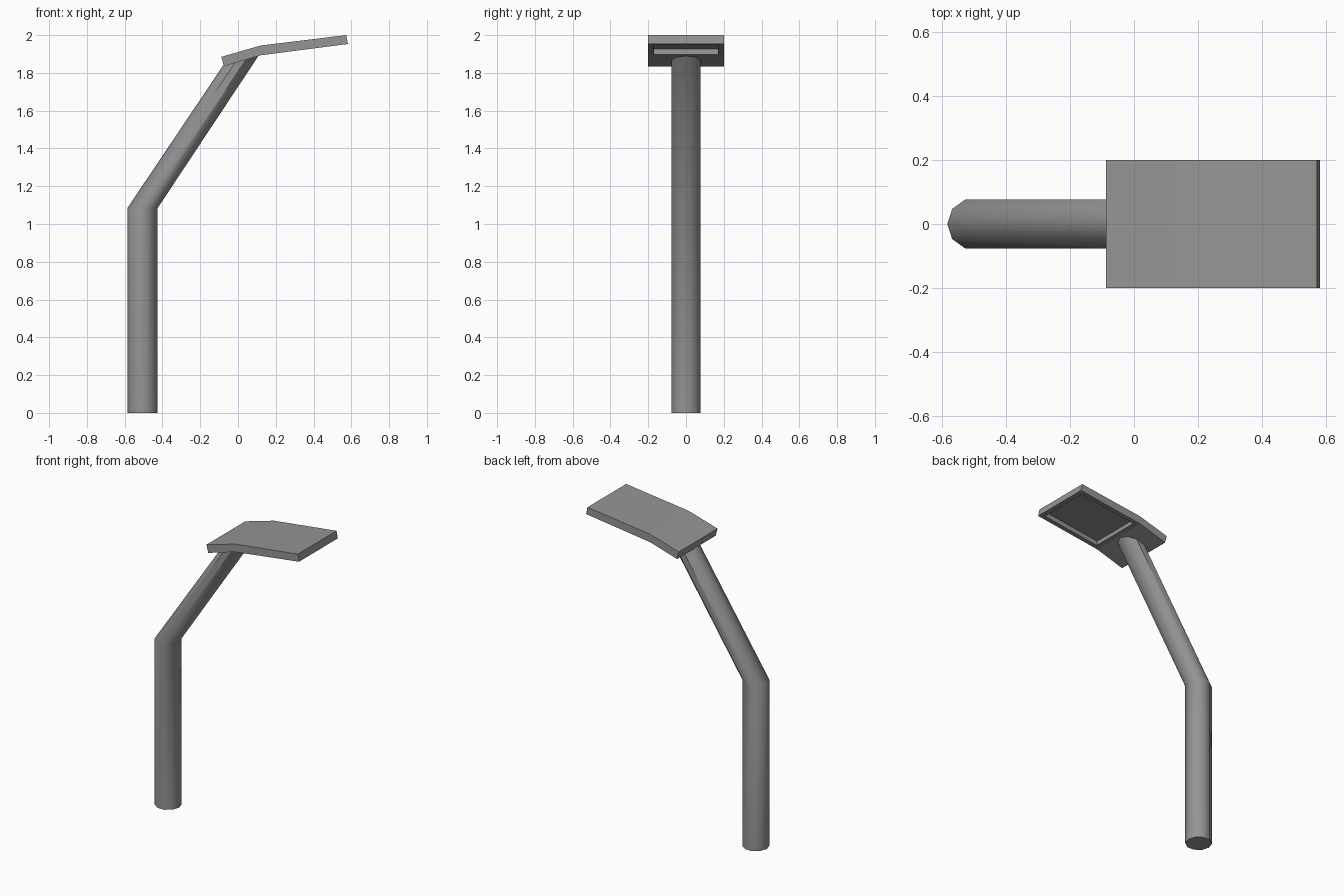
import bpy, bmesh, math

cube = bpy.data.objects.get("Cube")
if cube:
    bpy.data.objects.remove(cube)

# Single painted-metal colour
grey = bpy.data.materials.new("grey_metal")
grey.use_nodes = True
colour = (0.3, 0.3, 0.3, 1)
grey.diffuse_color = colour
grey.node_tree.nodes["Principled BSDF"].inputs["Base Color"].default_value = colour


def finish(bm, name):
    bmesh.ops.recalc_face_normals(bm, faces=bm.faces)
    mesh = bpy.data.meshes.new(name)
    bm.to_mesh(mesh)
    bm.free()
    mesh.materials.append(grey)
    obj = bpy.data.objects.new(name, mesh)
    bpy.context.collection.objects.link(obj)
    return obj


# Bent pole: ten-sided rings as (centre x, centre z, half width, slope)
SIDES = 10
RADIUS = 0.08
rings = [(-0.505, 0, RADIUS, 0), (-0.505, 1.085, RADIUS, 0), (0.017, 1.868, 0.095, 0.29)]
bm = bmesh.new()
loops = []
for cx, cz, half, slope in rings:
    loop = []
    for i in range(SIDES):
        a = 2 * math.pi * i / SIDES
        dx = half * math.cos(a)
        loop.append(bm.verts.new((cx + dx, RADIUS * math.sin(a), cz + slope * dx)))
    loops.append(loop)
for low, high in zip(loops, loops[1:]):
    for i in range(SIDES):
        j = (i + 1) % SIDES
        bm.faces.new((low[i], low[j], high[j], high[i]))
bm.faces.new(loops[0])
bm.faces.new(loops[-1])
pole = finish(bm, "pole")
bpy.ops.object.select_all(action="DESELECT")
pole.select_set(True)
bpy.context.view_layer.objects.active = pole
bpy.ops.object.shade_smooth_by_angle(angle=math.radians(40))

# Lamp head: bent slab made of two segments
under = [(-0.075, 1.835), (0.12, 1.893), (0.582, 1.953)]
upper = [(-0.088, 1.885), (0.12, 1.945), (0.573, 2.0)]
WIDTH = 0.2
bm = bmesh.new()
sections = []
for (xu, zu), (xt, zt) in zip(under, upper):
    corners = ((xu, -WIDTH, zu), (xu, WIDTH, zu), (xt, WIDTH, zt), (xt, -WIDTH, zt))
    sections.append([bm.verts.new(c) for c in corners])
for a, b in zip(sections, sections[1:]):
    for i in range(4):
        j = (i + 1) % 4
        face = bm.faces.new((a[i], a[j], b[j], b[i]))
        if i == 0:
            light_face = face
bm.faces.new(sections[0])
bm.faces.new(sections[-1])
bmesh.ops.recalc_face_normals(bm, faces=bm.faces)

# Recessed light opening on the underside of the outer segment
bmesh.ops.inset_individual(bm, faces=[light_face], thickness=0.042)
recess = bmesh.ops.extrude_discrete_faces(bm, faces=[light_face])["faces"][0]
recess.normal_update()
bmesh.ops.translate(bm, verts=recess.verts, vec=recess.normal * -0.03)
finish(bm, "lamp_head")
